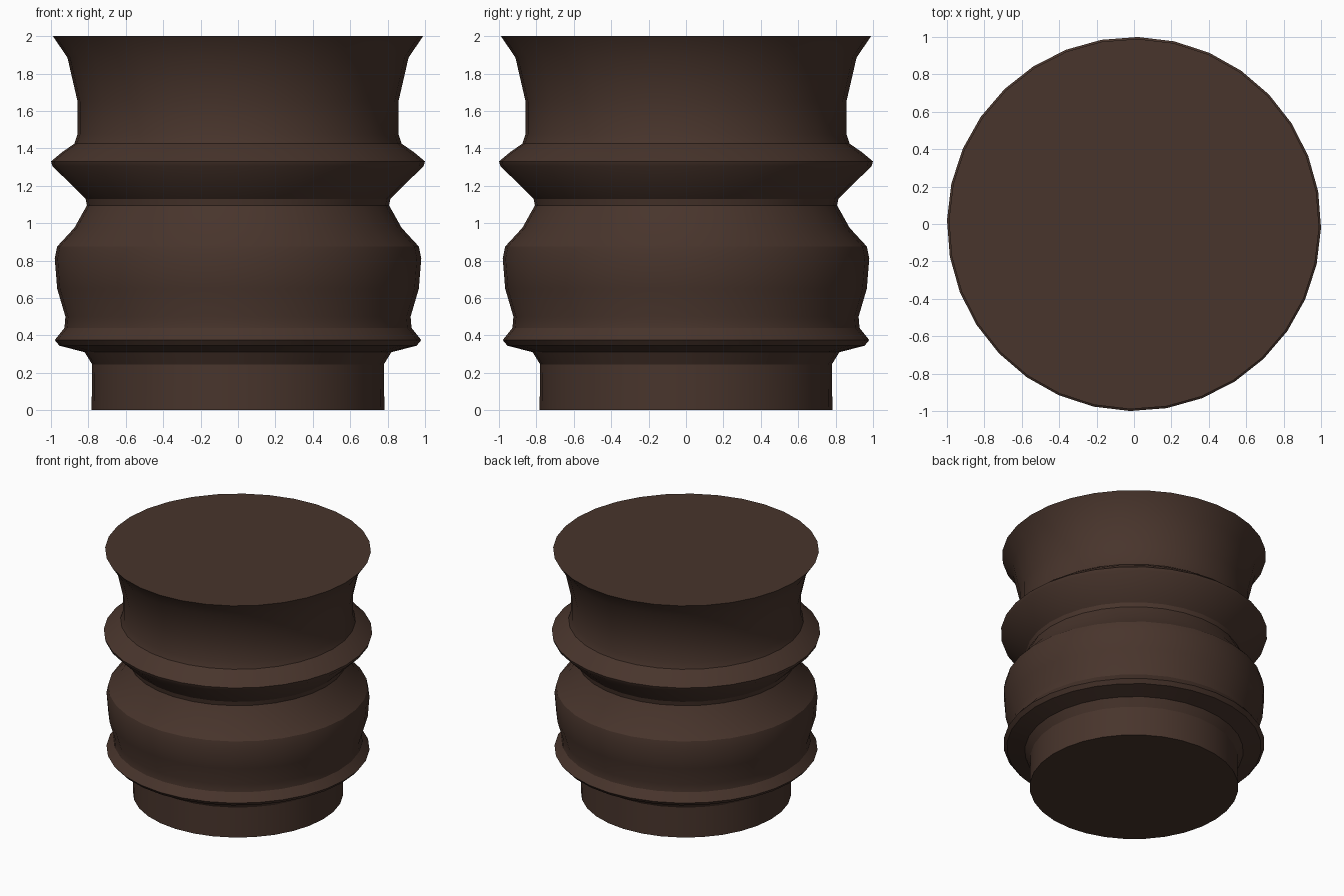
import bpy, bmesh
from math import cos, sin, radians, pi

if "Cube" in bpy.data.objects:
    bpy.data.objects.remove(bpy.data.objects["Cube"])

SIDES = 32
OFFSET = radians(-1.2)

# Turned outline as (radius, height), bottom to top
profile = [
    (.783, 0), (.78, .245), (.82, .31), (.955, .345), (.98, .375),
    (.928, .44), (.923, .50), (.967, .65), (.98, .81), (.967, .875),
    (.875, .975), (.808, 1.095), (.815, 1.13), (.992, 1.305), (1.0, 1.33),
    (.94, 1.38), (.875, 1.425), (.858, 1.475), (.858, 1.65),
    (.912, 1.885), (.99, 2.0),
]

# Ringed body: stacked rings, bridged, with flat caps
bm = bmesh.new()
rings = []
for r, z in profile:
    rings.append([bm.verts.new((r * cos(OFFSET + 2 * pi * i / SIDES),
                                r * sin(OFFSET + 2 * pi * i / SIDES), z))
                  for i in range(SIDES)])
for low, high in zip(rings, rings[1:]):
    for i in range(SIDES):
        j = (i + 1) % SIDES
        bm.faces.new((low[i], low[j], high[j], high[i]))
bm.faces.new(rings[0][::-1])
bm.faces.new(rings[-1])

mesh = bpy.data.meshes.new("turned_body")
bm.to_mesh(mesh)
bm.free()
body = bpy.data.objects.new("turned_body", mesh)
bpy.context.collection.objects.link(body)

# Dark brown finish
brown = bpy.data.materials.new("dark_brown")
brown.diffuse_color = (.065, .035, .025, 1)
brown.use_nodes = True
brown.node_tree.nodes["Principled BSDF"].inputs["Base Color"].default_value = brown.diffuse_color
mesh.materials.append(brown)

# Smooth round the body, crisp at the ridges and caps
bpy.context.view_layer.objects.active = body
body.select_set(True)
bpy.ops.object.shade_smooth_by_angle(angle=radians(30))
